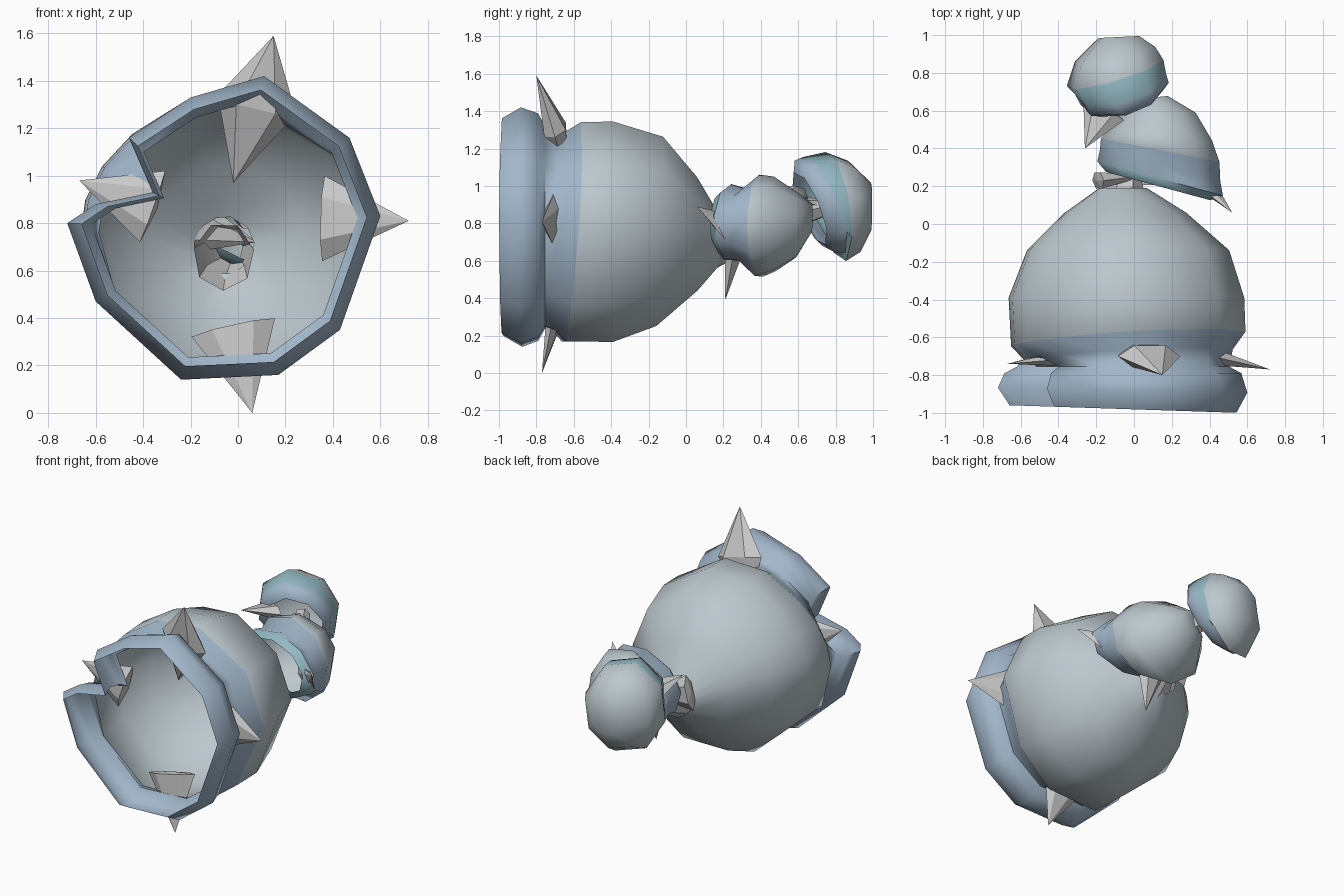
import bpy, bmesh, math
from mathutils import Vector

if "Cube" in bpy.data.objects:
    bpy.data.objects.remove(bpy.data.objects["Cube"])

def material(name, rgb):
    m = bpy.data.materials.new(name)
    m.diffuse_color = (*rgb, 1)
    m.use_nodes = True
    m.node_tree.nodes["Principled BSDF"].inputs["Base Color"].default_value = m.diffuse_color
    return m

PALE = material("pale_blue_grey", (0.50, 0.57, 0.61))
BLUE = material("lip_blue", (0.36, 0.47, 0.59))
TEAL = material("groove_teal", (0.30, 0.50, 0.56))

def finish(name, bm, mats=(), angle=None):
    bmesh.ops.recalc_face_normals(bm, faces=bm.faces)
    mesh = bpy.data.meshes.new(name)
    bm.to_mesh(mesh)
    bm.free()
    obj = bpy.data.objects.new(name, mesh)
    bpy.context.collection.objects.link(obj)
    for m in mats:
        mesh.materials.append(m)
    if angle:
        bpy.ops.object.select_all(action='DESELECT')
        bpy.context.view_layer.objects.active = obj
        obj.select_set(True)
        bpy.ops.object.shade_smooth_by_angle(angle=math.radians(angle))
    return obj

def loft(name, loops, mats=(), slots=None, cap=False, angle=60):
    """Skin a list of equal-length point loops."""
    bm = bmesh.new()
    rows = [[bm.verts.new(p) for p in loop] for loop in loops]
    n = len(rows[0])
    for i in range(len(rows) - 1):
        for j in range(n):
            k = (j + 1) % n
            f = bm.faces.new((rows[i][j], rows[i][k], rows[i + 1][k], rows[i + 1][j]))
            f.material_index = slots[i] if slots else 0
    if cap:
        f = bm.faces.new(rows[-1])
        f.material_index = slots[-1] if slots else 0
    return finish(name, bm, mats, angle)

def oval(center, axis, rw, rz, n):
    """Ring around a centre, facing along axis."""
    a = Vector(axis).normalized()
    side = a.cross(Vector((0, 0, 1))).normalized()
    up = side.cross(a)
    c = Vector(center)
    return [c + side * rw * math.cos(t) + up * rz * math.sin(t)
            for t in (2 * math.pi * i / n + 0.2 for i in range(n))]

def spike(name, tip, mid, back, width, thick, flat_dir=(0, 1, 0)):
    """Flattened six-sided spike with a shallow or pointed root."""
    tip, mid, back = Vector(tip), Vector(mid), Vector(back)
    side = (tip - mid).cross(Vector(flat_dir)).normalized()
    depth = side.cross(tip - mid).normalized()
    bm = bmesh.new()
    ring = [bm.verts.new(mid + side * width * math.cos(i * math.pi / 3)
                         + depth * thick * math.sin(i * math.pi / 3)) for i in range(6)]
    a, b = bm.verts.new(tip), bm.verts.new(back)
    for i in range(6):
        bm.faces.new((ring[i], ring[(i + 1) % 6], a))
        bm.faces.new((ring[(i + 1) % 6], ring[i], b))
    return finish(name, bm)

# Large bell: notched lip outline and rounder body outline (x, z)
LIP = [(-.72, .80), (-.60, .47), (-.24, .14), (.17, .16), (.43, .35), (.60, .83),
       (.47, 1.16), (.11, 1.42), (-.20, 1.33), (-.46, 1.16), (-.36, .93), (-.60, .88)]
BODY = [(-.66, .76), (-.58, .46), (-.24, .16), (.16, .16), (.43, .36), (.60, .80),
        (.46, 1.13), (.10, 1.35), (-.20, 1.33), (-.44, 1.18), (-.57, 1.04), (-.64, .90)]

def section(outline, y, s, slant=0.0, lean=0.0, cx=-.04, cz=.77):
    """Scaled outline at depth y, slanted across x and leaned across z."""
    return [(cx + (x + .04) * s, y + slant * (x + .04) + lean * (z - .77), cz + (z - .77) * s)
            for x, z in outline]

loft("large_bell", [
    section(LIP, -.98, .91, -.03),
    section(LIP, -.88, 1.0, -.02),
    section(LIP, -.79, .95),
    section(LIP, -.755, .85),
    section(BODY, -.69, .88, .04, .04),
    section(BODY, -.61, .985, .06, .07),
    section(BODY, -.39, .99, 0, .0, -.05),
    section(BODY, -.14, .85, 0, .03, -.04),
    section(BODY, .06, .51, 0, 0, -.05, .75),
    section(BODY, .19, .20, 0, 0, -.06, .71),
], (PALE, BLUE), (1, 1, 1, 1, 1, 0, 0, 0, 0))

# Hollow neck joining the large bell to the next one
loft("large_bell_neck", [
    oval((-.06, .08, .66), (0, 1, 0), .13, .145, 7),
    oval((-.05, .20, .69), (0, 1, 0), .10, .11, 7),
    oval((-.03, .30, .69), (0, 1, 0), .05, .06, 7),
], angle=20)

# Spikes pushed through the groove behind the lip
spike("top_spike", (.15, -.80, 1.59), (.08, -.70, 1.30), (-.02, -.62, .97), .17, .07)
spike("right_spike", (.72, -.77, .81), (.36, -.69, .82), (.35, -.69, .82), .18, .06)
spike("bottom_spike", (.06, -.77, .00), (-.02, -.69, .36), (-.02, -.69, .37), .18, .06)
spike("left_spike", (-.67, -.74, .98), (-.36, -.71, .87), (-.34, -.70, .86), .16, .05)

# Middle bell: lipped cup turned slightly to the right, open toward the large bell
MID_AXIS = (.26, .96, 0)
loft("middle_bell", [
    oval((.13, .20, .80), MID_AXIS, .29, .17, 9),
    oval((.14, .24, .80), MID_AXIS, .35, .21, 9),
    oval((.14, .31, .79), MID_AXIS, .335, .20, 9),
    oval((.14, .39, .78), (.2, 1, 0), .325, .28, 9),
    oval((.14, .47, .79), (.1, 1, 0), .28, .26, 9),
    oval((.13, .59, .79), (.0, 1, 0), .20, .18, 9),
    oval((.10, .67, .83), (-.1, 1, 0), .08, .08, 9),
], (PALE, BLUE, TEAL), (2, 1, 1, 0, 0, 0, 0), cap=True)

spike("middle_bell_right_spike", (.52, .06, .89), (.36, .23, .77), (.34, .25, .76), .10, .04)
spike("middle_bell_lower_spike", (.08, .21, .39), (.08, .25, .62), (.08, .26, .64), .09, .05)
spike("middle_bell_left_spike", (.08, .26, .72), (-.19, .23, .79), (-.20, .23, .80), .12, .05)

# Neck joining the two small bells
loft("middle_bell_neck", [
    oval((.05, .58, .84), (-.4, 1, .2), .07, .07, 6),
    oval((-.04, .76, .89), (-.4, 1, .2), .05, .05, 6),
], angle=20)

# End bell: small cup turned to the left and tipped so its opening faces down
END_AXIS = (-.30, .90, .38)
loft("end_bell", [
    oval((-.03, .66, .88), END_AXIS, .19, .21, 8),
    oval((-.05, .69, .89), END_AXIS, .245, .27, 8),
    oval((-.07, .74, .90), END_AXIS, .25, .28, 8),
    oval((-.10, .80, .89), (-.3, 1, .15), .27, .30, 8),
    oval((-.10, .90, .89), (-.2, 1, .1), .22, .25, 8),
    oval((-.08, .99, .89), (-.05, 1, 0), .11, .13, 8),
], (PALE, BLUE, TEAL), (1, 1, 2, 0, 0, 0), cap=True)

spike("end_bell_spike", (-.26, .40, 1.00), (-.16, .60, .95), (-.15, .63, .94),
      .12, .05, (0, .3, 1))
spike("end_bell_right_spike", (.08, .63, .92), (-.02, .68, .90), (-.03, .70, .90),
      .07, .04, (0, .3, 1))
